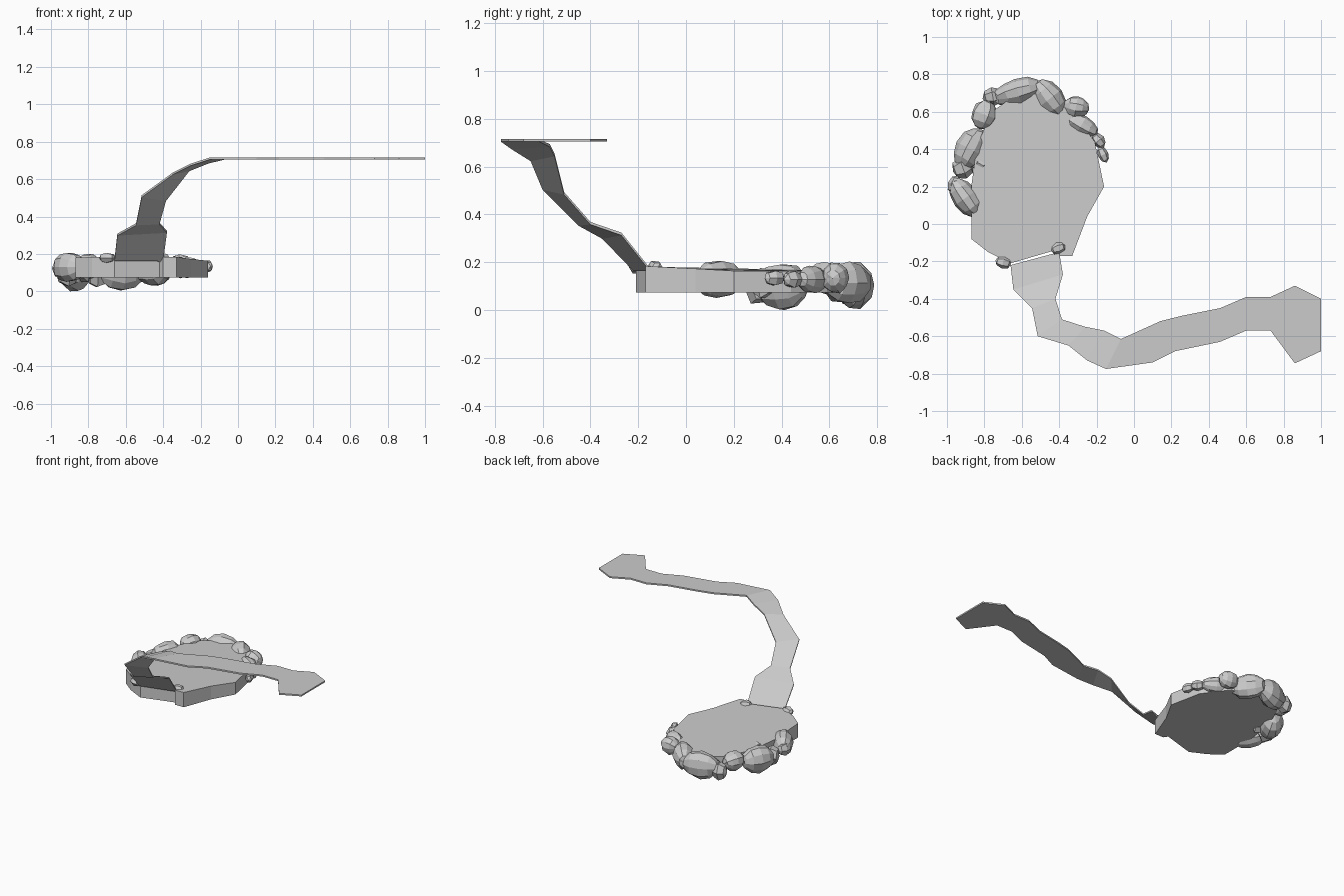
import bpy, bmesh, random
from math import radians
from mathutils import Matrix, Vector

if "Cube" in bpy.data.objects:
    bpy.data.objects.remove(bpy.data.objects["Cube"])

random.seed(4)


def make_object(name, bm):
    bmesh.ops.recalc_face_normals(bm, faces=bm.faces)
    mesh = bpy.data.meshes.new(name)
    bm.to_mesh(mesh)
    bm.free()
    ob = bpy.data.objects.new(name, mesh)
    bpy.context.collection.objects.link(ob)
    return ob


# Pond slab: flat underside, top dipping slightly towards the back
outline = [(-.66, -.21), (-.78, -.15), (-.87, -.08), (-.87, .2), (-.84, .42),
           (-.76, .6), (-.62, .7), (-.46, .69), (-.32, .59), (-.21, .44),
           (-.16, .2), (-.25, .04), (-.33, -.17), (-.40, -.17), (-.42, -.14)]
bm = bmesh.new()
top = [bm.verts.new((x, y, .19 - .02 * min(max((y + .15) / .35, 0), 1)))
       for x, y in outline]
bottom = [bm.verts.new((x, y, .08)) for x, y in outline]
bm.faces.new(top)
bm.faces.new(bottom[::-1])
for i in range(len(outline)):
    j = (i + 1) % len(outline)
    bm.faces.new((top[i], bottom[i], bottom[j], top[j]))
make_object("pond", bm)

# Stream: thin ribbon, each row is left x, y, right x, y, left z, right z
rows = [(-.66, -.22, -.40, -.15, .18, .18), (-.645, -.35, -.38, -.27, .315, .33),
        (-.545, -.45, -.42, -.40, .37, .375), (-.515, -.60, -.385, -.51, .52, .50),
        (-.35, -.65, -.26, -.55, .64, .66), (-.25, -.73, -.16, -.57, .69, .70),
        (-.15, -.775, -.07, -.615, .722, .722)]
level = [(.10, -.74, .14, -.52), (.22, -.68, .26, -.49), (.46, -.63, .46, -.45),
         (.60, -.57, .60, -.39), (.73, -.57, .73, -.39), (.86, -.745, .86, -.33),
         (1, -.68, 1, -.40)]
rows += [r + (.722, .722) for r in level]
bm = bmesh.new()
ring = []
for lx, ly, rx, ry, lz, rz in rows:
    ring.append([bm.verts.new(p) for p in (
        (lx, ly, lz), (rx, ry, rz), (rx, ry, rz - .011), (lx, ly, lz - .011))])
for a, b in zip(ring, ring[1:]):
    for k in range(4):
        n = (k + 1) % 4
        bm.faces.new((a[k], a[n], b[n], b[k]))
bm.faces.new(ring[0])
bm.faces.new(ring[-1][::-1])
make_object("stream", bm)


def stone(name, x, y, z, half_len, half_wid, half_hgt, angle, seg=10, ring_count=6):
    bm = bmesh.new()
    bmesh.ops.create_uvsphere(bm, u_segments=seg, v_segments=ring_count, radius=1,
                              matrix=Matrix.Rotation(radians(90), 4, 'Y'))
    for v in bm.verts:
        v.co *= random.uniform(.93, 1.05)
        v.co = Vector((v.co.x * half_len, v.co.y * half_wid, v.co.z * half_hgt))
    bmesh.ops.transform(bm, verts=bm.verts, matrix=Matrix.Translation((x, y, z))
                        @ Matrix.Rotation(radians(angle), 4, 'Z'))
    make_object(name, bm)


# Rounded border stones: x, y, z, half length, half width, half height, angle
round_stones = [
    (-.90, .14, .135, .125, .07, .08, -55), (-.875, .40, .105, .125, .08, .10, 62),
    (-.80, .585, .14, .08, .07, .07, 70), (-.62, .705, .11, .135, .075, .10, 15),
    (-.45, .67, .12, .12, .075, .09, -52), (-.31, .625, .14, .07, .06, .065, -10),
    (-.28, .53, .135, .10, .05, .06, -30)]
for i, s in enumerate(round_stones):
    stone(f"stone_{i + 1}", *s)

# Small chunky stones and pebbles
pebbles = [
    (-.96, .21, .13, .05, .035, .05, 70), (-.915, .30, .10, .06, .06, .075, 20),
    (-.82, .32, .12, .05, .04, .07, 60), (-.755, .68, .09, .055, .05, .07, 10),
    (-.19, .445, .135, .045, .035, .04, -50), (-.165, .37, .14, .045, .03, .035, -65),
    (-.70, -.205, .185, .045, .035, .03, -15), (-.405, -.13, .185, .042, .033, .03, 20)]
for i, s in enumerate(pebbles):
    stone(f"pebble_{i + 1}", *s, seg=6, ring_count=4)

# Stand the lowest stone on the ground
obs = list(bpy.context.collection.objects)
low = min(v.co.z for o in obs for v in o.data.vertices)
for o in obs:
    o.data.transform(Matrix.Translation((0, 0, -low)))
